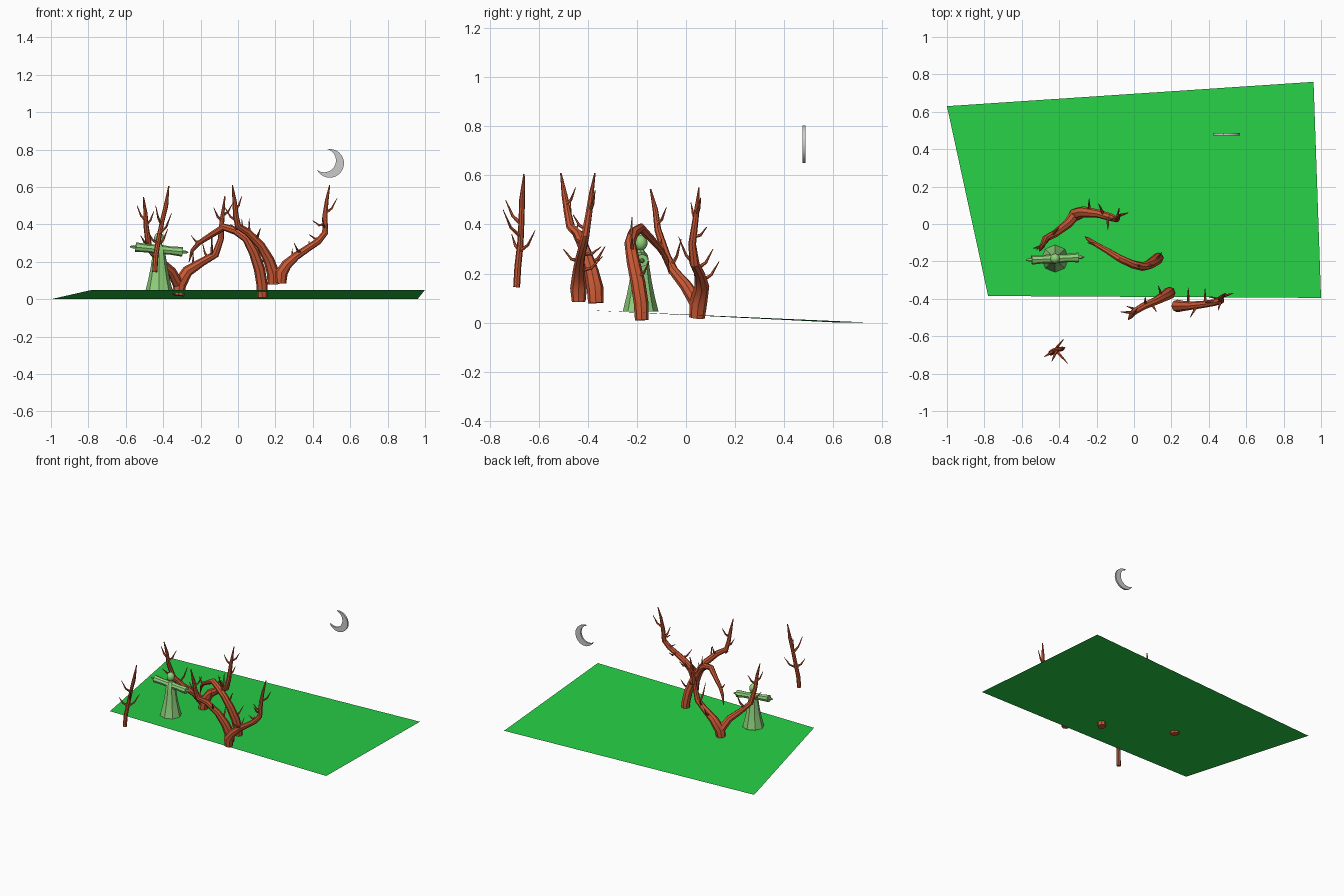
import bpy, bmesh, math
from mathutils import Vector


def material(name, rgb):
    m = bpy.data.materials.new(name)
    m.diffuse_color = (*rgb, 1)
    return m


GRASS = material("grass", (0.02, 0.62, 0.06))
BARK = material("bark", (0.60, 0.10, 0.035))
CLOTH = material("cloth", (0.28, 0.64, 0.20))


def finish(obj, mat=None, smooth=True):
    if mat:
        obj.data.materials.append(mat)
    if smooth:
        bpy.ops.object.select_all(action='DESELECT')
        obj.select_set(True)
        bpy.context.view_layer.objects.active = obj
        bpy.ops.object.shade_smooth_by_angle(angle=math.radians(35))
    return obj


def mesh_object(name, bm):
    me = bpy.data.meshes.new(name)
    bm.to_mesh(me)
    bm.free()
    obj = bpy.data.objects.new(name, me)
    bpy.context.collection.objects.link(obj)
    return obj


def add_tube(bm, path, sides=8):
    """Tapered tube through (x, y, z, radius) points, capped at both ends."""
    pts = [Vector(p[:3]) for p in path]
    rings, side = [], None
    for i, p in enumerate(pts):
        d = (pts[min(i + 1, len(pts) - 1)] - pts[max(i - 1, 0)]).normalized()
        if side is None:
            side = d.orthogonal()
        side = (side - d * side.dot(d)).normalized()
        up = d.cross(side)
        angles = [2 * math.pi * k / sides for k in range(sides)]
        rings.append([bm.verts.new(p + path[i][3] * (side * math.cos(a) + up * math.sin(a)))
                      for a in angles])
    for r0, r1 in zip(rings, rings[1:]):
        for k in range(sides):
            j = (k + 1) % sides
            bm.faces.new((r0[k], r0[j], r1[j], r1[k]))
    bm.faces.new(rings[0][::-1])
    bm.faces.new(rings[-1])


def tree(name, limbs, twigs):
    bm = bmesh.new()
    for limb in limbs:
        add_tube(bm, limb)
    for start, tip in twigs:
        a, b = Vector(start), Vector(tip)
        bend = a.lerp(b, 0.5) + (b - a).cross(Vector((0, 0, 1))).cross(b - a) * -0.6
        bend.z -= 0.012
        add_tube(bm, [(*a, 0.009), (*bend, 0.006), (*b, 0.0015)], 6)
    return finish(mesh_object(name, bm), BARK)


# Sloping ground sheet
bm = bmesh.new()
bm.faces.new([bm.verts.new(c) for c in
              [(-0.78, -0.385, 0.05), (1, -0.395, 0.05), (0.96, 0.76, 0), (-1, 0.63, 0)]])
finish(mesh_object("ground", bm), GRASS, False)

# Crescent moon: two arcs sharing a chord, extruded
H, TILT = 0.062, math.radians(-27)


def arc(t, n=20):
    r, half = math.hypot(H, t), math.pi - math.atan2(H, t)
    out = []
    for i in range(n + 1):
        a = -half + 2 * half * i / n
        u, v = t + r * math.cos(a), r * math.sin(a)
        out.append((0.45 + u * math.cos(TILT) - v * math.sin(TILT), 0.474,
                    0.747 + u * math.sin(TILT) + v * math.cos(TILT)))
    return out


bm = bmesh.new()
outline = arc(0.045) + arc(0.012)[-2:0:-1]
face = bm.faces.new([bm.verts.new(p) for p in outline])
ext = bmesh.ops.extrude_face_region(bm, geom=[face])
bmesh.ops.translate(bm, vec=(0, 0.012, 0),
                    verts=[g for g in ext["geom"] if isinstance(g, bmesh.types.BMVert)])
bmesh.ops.recalc_face_normals(bm, faces=bm.faces)
finish(mesh_object("moon", bm))

# Robed field figure: gown, outstretched sleeves, hands and head
FX, FY = -0.422, -0.185
bm = bmesh.new()
add_tube(bm, [(FX, FY, z, r) for z, r in
              [(0.045, 0.073), (0.11, 0.057), (0.17, 0.045), (0.23, 0.036),
               (0.275, 0.030), (0.295, 0.014), (0.31, 0.012)]])
finish(mesh_object("gown", bm), CLOTH)
bm = bmesh.new()
for s in (-1, 1):
    add_tube(bm, [(FX + s * d, FY + s * d * 0.05, 0.266 - s * d * 0.1, r) for d, r in
                  [(0.0, 0.026), (0.06, 0.022), (0.125, 0.026)]])
    add_tube(bm, [(FX + s * d, FY + s * d * 0.05, 0.266 - s * d * 0.1, r) for d, r in
                  [(0.11, 0.009), (0.14, 0.009), (0.156, 0.003)]], 6)
finish(mesh_object("sleeves_and_hands", bm), CLOTH)
bm = bmesh.new()
bmesh.ops.create_uvsphere(bm, u_segments=10, v_segments=7, radius=0.028)
bmesh.ops.scale(bm, vec=(1, 1, 1.15), verts=bm.verts)
bmesh.ops.translate(bm, vec=(FX, FY, 0.325), verts=bm.verts)
finish(mesh_object("head", bm), CLOTH)

# Forked tree behind the figure
tree("forked_tree",
     [[(-0.32, 0.045, 0.02, 0.032), (-0.312, 0.05, 0.08, 0.036), (-0.27, 0.065, 0.15, 0.03),
       (-0.19, 0.055, 0.20, 0.022), (-0.12, 0.035, 0.24, 0.020), (-0.092, 0.025, 0.32, 0.016),
       (-0.085, 0.04, 0.43, 0.012), (-0.07, 0.053, 0.55, 0.003)],
      [(-0.315, 0.05, 0.07, 0.03), (-0.355, 0.0, 0.15, 0.025), (-0.42, -0.05, 0.21, 0.02),
       (-0.475, -0.08, 0.27, 0.018), (-0.49, -0.115, 0.38, 0.014),
       (-0.495, -0.125, 0.46, 0.011), (-0.505, -0.145, 0.545, 0.003)]],
     [((-0.24, 0.065, 0.17), (-0.24, 0.135, 0.25)), ((-0.16, 0.045, 0.22), (-0.19, 0.11, 0.30)),
      ((-0.14, 0.04, 0.23), (-0.14, -0.03, 0.35)), ((-0.09, 0.03, 0.35), (-0.08, 0.085, 0.39)),
      ((-0.085, 0.04, 0.42), (-0.13, 0.02, 0.49)), ((-0.08, 0.045, 0.45), (-0.03, 0.06, 0.51)),
      ((-0.44, -0.06, 0.23), (-0.40, -0.02, 0.34)), ((-0.48, -0.09, 0.30), (-0.52, -0.14, 0.34)),
      ((-0.49, -0.12, 0.40), (-0.45, -0.08, 0.47)), ((-0.493, -0.12, 0.42), (-0.54, -0.13, 0.50))])

# Drooping arched tree
tree("arched_tree",
     [[(0.13, -0.18, 0.01, 0.028), (0.128, -0.183, 0.08, 0.030), (0.115, -0.195, 0.16, 0.030),
       (0.085, -0.215, 0.25, 0.027), (0.045, -0.228, 0.325, 0.023), (-0.01, -0.215, 0.365, 0.022),
       (-0.075, -0.185, 0.385, 0.020), (-0.14, -0.145, 0.345, 0.016),
       (-0.21, -0.105, 0.30, 0.013), (-0.245, -0.08, 0.26, 0.010), (-0.262, -0.068, 0.20, 0.002)]],
     [((0.11, -0.2, 0.18), (0.15, -0.15, 0.25)), ((0.07, -0.22, 0.29), (0.11, -0.22, 0.36)),
      ((0.03, -0.225, 0.34), (0.02, -0.22, 0.43)), ((-0.2, -0.11, 0.305), (-0.25, -0.1, 0.34))])

# Pair of leaning trees at the front edge
tree("leaning_tree_left",
     [[(0.19, -0.367, 0.08, 0.032), (0.188, -0.37, 0.14, 0.034), (0.165, -0.385, 0.21, 0.029),
       (0.12, -0.41, 0.29, 0.023), (0.05, -0.44, 0.36, 0.020), (0.0, -0.47, 0.39, 0.018),
       (-0.012, -0.483, 0.45, 0.015), (-0.018, -0.495, 0.52, 0.012), (-0.03, -0.51, 0.61, 0.003)]],
     [((0.15, -0.395, 0.24), (0.13, -0.33, 0.31)), ((0.09, -0.42, 0.32), (0.12, -0.47, 0.38)),
      ((0.06, -0.44, 0.35), (0.06, -0.39, 0.43)), ((-0.005, -0.475, 0.42), (-0.07, -0.47, 0.49)),
      ((-0.015, -0.49, 0.48), (0.02, -0.45, 0.55)), ((0.02, -0.46, 0.38), (-0.04, -0.44, 0.40))])
tree("leaning_tree_right",
     [[(0.23, -0.437, 0.085, 0.028), (0.232, -0.438, 0.14, 0.034), (0.26, -0.438, 0.185, 0.028),
       (0.31, -0.436, 0.23, 0.022), (0.37, -0.43, 0.27, 0.019), (0.43, -0.42, 0.31, 0.018),
       (0.466, -0.41, 0.355, 0.017), (0.465, -0.395, 0.45, 0.014),
       (0.475, -0.385, 0.53, 0.010), (0.49, -0.371, 0.61, 0.003)]],
     [((0.29, -0.437, 0.21), (0.29, -0.34, 0.27)), ((0.34, -0.43, 0.25), (0.30, -0.50, 0.30)),
      ((0.38, -0.43, 0.28), (0.38, -0.345, 0.31)), ((0.45, -0.41, 0.33), (0.38, -0.42, 0.345)),
      ((0.466, -0.40, 0.40), (0.40, -0.39, 0.42)), ((0.466, -0.39, 0.46), (0.53, -0.37, 0.54)),
      ((0.465, -0.405, 0.38), (0.45, -0.46, 0.44))])

# Slim sapling off the front edge
tree("sapling",
     [[(-0.445, -0.69, 0.145, 0.014), (-0.44, -0.685, 0.23, 0.014), (-0.425, -0.675, 0.32, 0.013),
       (-0.405, -0.67, 0.42, 0.012), (-0.385, -0.668, 0.50, 0.012), (-0.37, -0.66, 0.605, 0.003)]],
     [((-0.43, -0.68, 0.29), (-0.375, -0.615, 0.375)), ((-0.42, -0.673, 0.35), (-0.355, -0.745, 0.46)),
      ((-0.41, -0.67, 0.40), (-0.44, -0.735, 0.50)), ((-0.43, -0.68, 0.30), (-0.48, -0.71, 0.36))])
